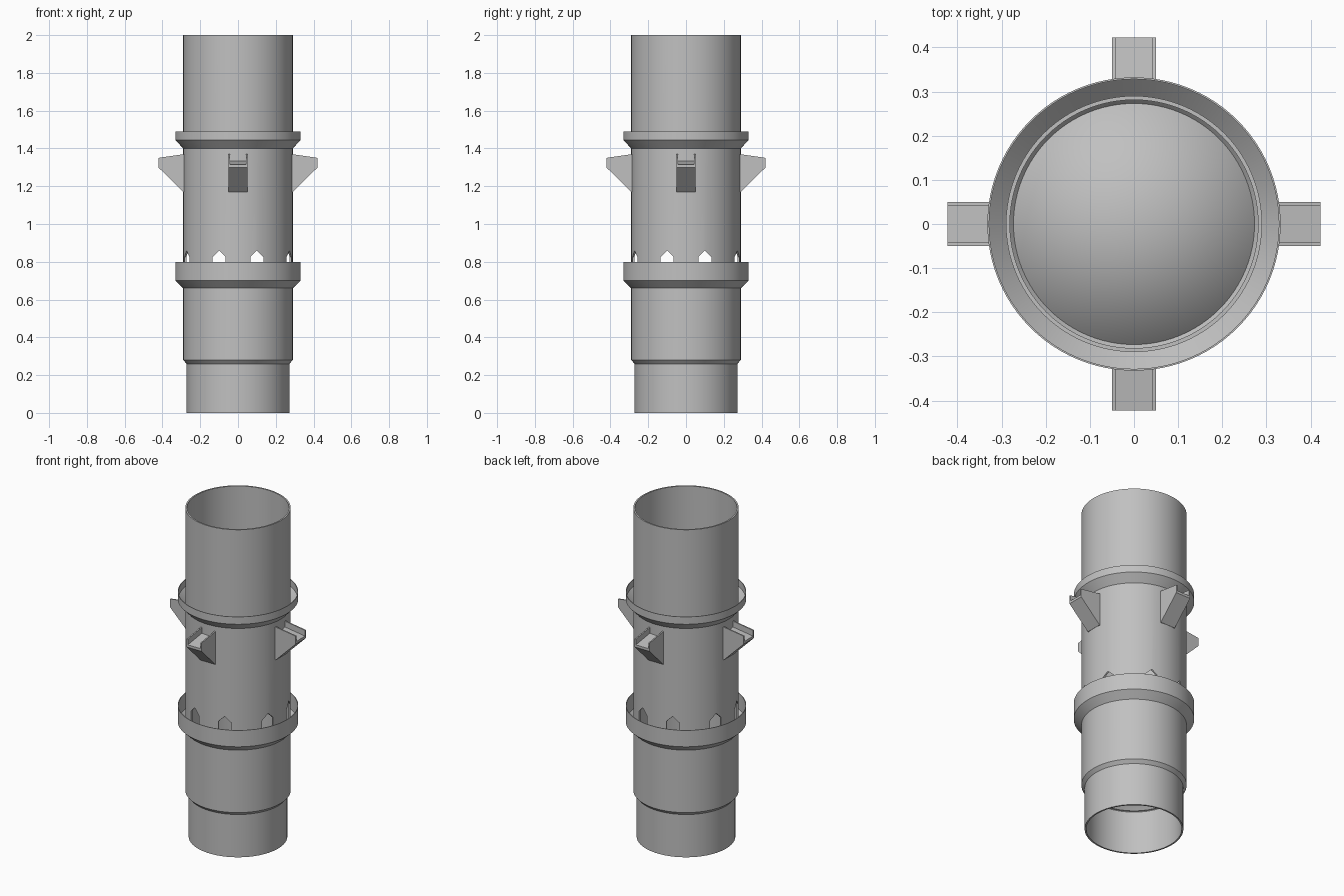
import bpy, bmesh, math
from mathutils import Matrix

cube = bpy.data.objects.get("Cube")
if cube:
    bpy.data.objects.remove(cube, do_unlink=True)

SEGMENTS = 96
grey = bpy.data.materials.new("light_grey_plastic")
grey.use_nodes = True
colour = (0.53, 0.53, 0.53, 1)
grey.diffuse_color = colour
grey.node_tree.nodes["Principled BSDF"].inputs["Base Color"].default_value = colour


def finish(name, bm):
    bmesh.ops.remove_doubles(bm, verts=bm.verts, dist=0.00001)
    bmesh.ops.recalc_face_normals(bm, faces=bm.faces)
    mesh = bpy.data.meshes.new(name)
    bm.to_mesh(mesh)
    bm.free()
    mesh.materials.append(grey)
    obj = bpy.data.objects.new(name, mesh)
    bpy.context.collection.objects.link(obj)
    return obj


def activate(obj):
    bpy.ops.object.select_all(action='DESELECT')
    obj.select_set(True)
    bpy.context.view_layer.objects.active = obj


def smooth(obj):
    activate(obj)
    bpy.ops.object.shade_smooth_by_angle(angle=math.radians(30))


def lathe(name, profile):
    """Turn a closed (radius, height) outline about the z axis."""
    bm = bmesh.new()
    verts = [bm.verts.new((r, 0, z)) for r, z in profile]
    edges = [bm.edges.new((a, b)) for a, b in zip(verts, verts[1:] + verts[:1])]
    bmesh.ops.spin(bm, geom=verts + edges, cent=(0, 0, 0), axis=(0, 0, 1),
                   angle=math.tau, steps=SEGMENTS)
    return finish(name, bm)


def add_prism(bm, outline, y0, y1):
    """Extrude an (x, z) outline along y."""
    face = bm.faces.new([bm.verts.new((x, y0, z)) for x, z in outline])
    out = bmesh.ops.extrude_face_region(bm, geom=[face])["geom"]
    moved = [v for v in out if isinstance(v, bmesh.types.BMVert)]
    bmesh.ops.translate(bm, verts=moved, vec=(0, y1 - y0, 0))


# Main tube, stepped in at the foot
tube = lathe("main_tube", [
    (0.272, 0), (0.272, 0.26), (0.29, 0.28), (0.29, 2),
    (0.281, 2), (0.281, 0.28), (0.263, 0.26), (0.263, 0)])

# House-shaped openings cut straight through the tube in both directions
for turn in (0, math.pi / 2):
    for x in (-0.1, 0.1):
        bm = bmesh.new()
        add_prism(bm, [(x - 0.035, 0.72), (x + 0.035, 0.72), (x + 0.035, 0.825),
                       (x, 0.86), (x - 0.035, 0.825)], -0.4, 0.4)
        bm.transform(Matrix.Rotation(turn, 4, 'Z'))
        cutter = finish("opening_cutter", bm)
        cutter.hide_render = True
        activate(tube)
        cut = tube.modifiers.new("opening", 'BOOLEAN')
        cut.operation = 'DIFFERENCE'
        cut.solver = 'EXACT'
        cut.object = cutter
        bpy.ops.object.modifier_apply(modifier=cut.name)
        bpy.data.objects.remove(cutter, do_unlink=True)
smooth(tube)

# Flared collars: thin open troughs around the tube
for name, base, shoulder, rim in (("lower_collar", 0.66, 0.70, 0.80),
                                  ("upper_collar", 1.40, 1.445, 1.49)):
    smooth(lathe(name, [
        (0.286, base), (0.29, base), (0.332, shoulder), (0.332, rim),
        (0.328, rim), (0.328, shoulder + 0.003), (0.286, base + 0.008)]))

# Hollow cone inside the tube
smooth(lathe("inner_cone", [(0.274, 0.27), (0, 0.54), (0, 0.532), (0.266, 0.27)]))

# Four channelled brackets
for i, side in enumerate(("left", "back", "right", "front")):
    bm = bmesh.new()
    add_prism(bm, [(0.283, 1.17), (0.29, 1.17), (0.422, 1.30), (0.422, 1.315),
                   (0.283, 1.335)], -0.05, 0.05)
    for y in (-0.05, 0.042):
        add_prism(bm, [(0.283, 1.33), (0.422, 1.31), (0.422, 1.35),
                       (0.283, 1.37)], y, y + 0.008)
    bm.transform(Matrix.Rotation(i * math.pi / 2, 4, 'Z'))
    finish(side + "_bracket", bm)
